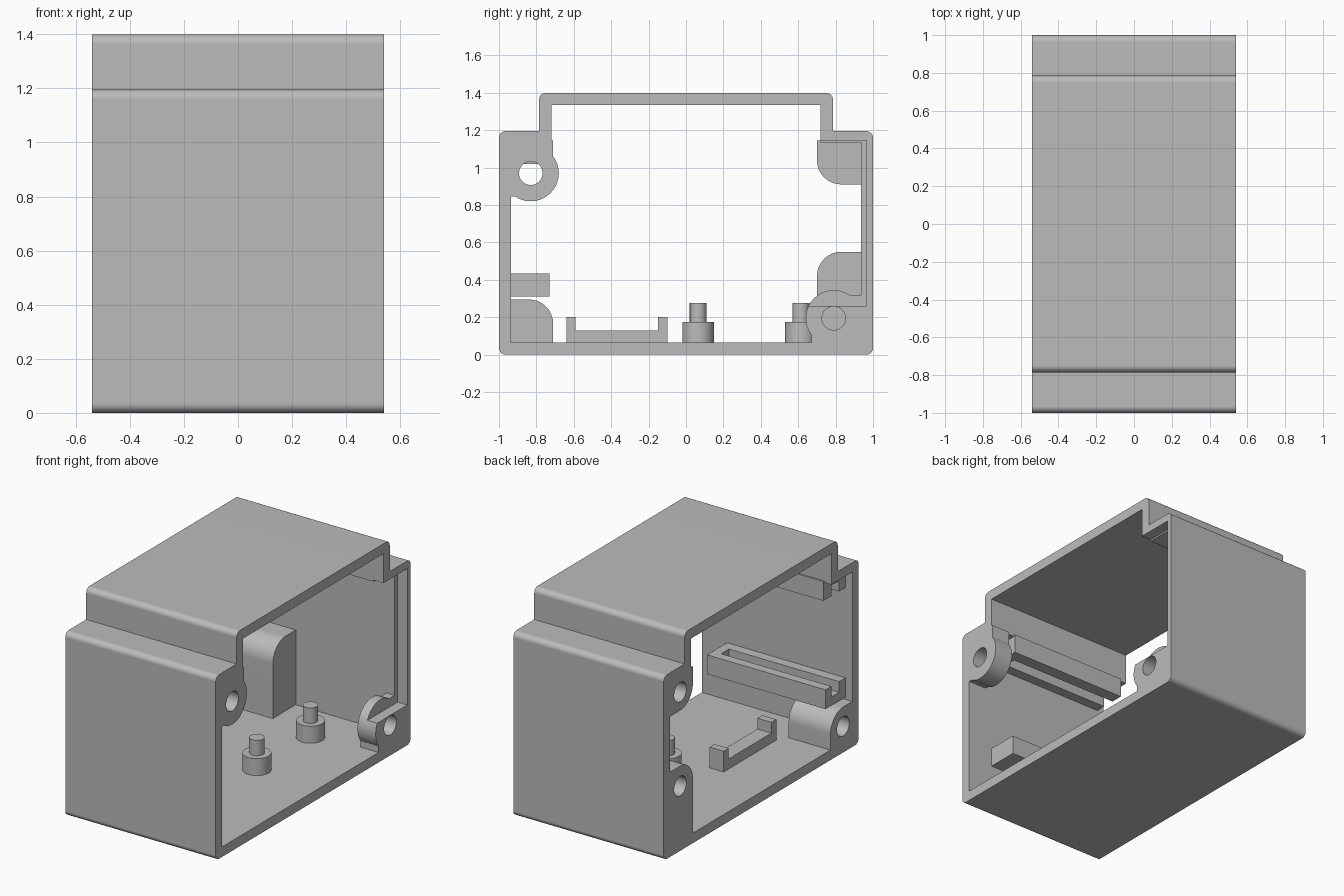
import bpy, bmesh, math
from mathutils import Vector

cube = bpy.data.objects.get("Cube")
if cube:
    bpy.data.objects.remove(cube, do_unlink=True)

grey = bpy.data.materials.new("light_grey")
grey.use_nodes = True
colour = (0.5, 0.5, 0.5, 1)
grey.diffuse_color = colour
grey.node_tree.nodes["Principled BSDF"].inputs["Base Color"].default_value = colour

HALF = 0.54      # half the length of the sleeve
WALL = 0.935     # inner face of the front and back walls
FLOOR = 0.065    # top of the floor


def rounded(points):
    """Turn (y, z, radius) corners into a rounded outline."""
    out = []
    for i, (y, z, r) in enumerate(points):
        p = Vector((y, z))
        if not r:
            out.append(p)
            continue
        a = (Vector(points[i - 1][:2]) - p).normalized()
        b = (Vector(points[(i + 1) % len(points)][:2]) - p).normalized()
        centre = p + (a + b) * r
        for k in range(9):
            t = math.pi / 2 * k / 8
            out.append(centre - b * r * math.cos(t) - a * r * math.sin(t))
    return out


def circle(y, z, r, n=40):
    return [Vector((y + r * math.cos(2 * math.pi * k / n),
                    z + r * math.sin(2 * math.pi * k / n))) for k in range(n)]


def rect(y0, y1, z0, z1):
    return [Vector(p) for p in ((y0, z0), (y1, z0), (y1, z1), (y0, z1))]


def prism(name, outline, x0, x1):
    """Extrude a (y, z) outline along x."""
    bm = bmesh.new()
    face = bm.faces.new([bm.verts.new((x0, p[0], p[1])) for p in outline])
    grown = bmesh.ops.extrude_face_region(bm, geom=[face])
    verts = [v for v in grown["geom"] if isinstance(v, bmesh.types.BMVert)]
    bmesh.ops.translate(bm, verts=verts, vec=(x1 - x0, 0, 0))
    bmesh.ops.recalc_face_normals(bm, faces=bm.faces)
    mesh = bpy.data.meshes.new(name)
    bm.to_mesh(mesh)
    bm.free()
    obj = bpy.data.objects.new(name, mesh)
    bpy.context.collection.objects.link(obj)
    mesh.materials.append(grey)
    return obj


def combine(obj, others, operation):
    """Apply booleans and remove the helper solids."""
    for other in others:
        other.hide_render = True
        mod = obj.modifiers.new("boolean", 'BOOLEAN')
        mod.operation, mod.solver, mod.object = operation, 'EXACT', other
        bpy.context.view_layer.objects.active = obj
        bpy.ops.object.modifier_apply(modifier=mod.name)
        bpy.data.objects.remove(other, do_unlink=True)


def smooth(obj):
    bpy.ops.object.select_all(action='DESELECT')
    obj.select_set(True)
    bpy.context.view_layer.objects.active = obj
    bpy.ops.object.shade_smooth_by_angle(angle=math.radians(30))
    mod = obj.modifiers.new("flat_normals", 'WEIGHTED_NORMAL')
    mod.keep_sharp = True


# Stepped open sleeve with a shallow rebate in the back wall
R = 0.035
outer = [(-1, 0, R), (1, 0, R), (1, 1.195, R), (0.785, 1.195, 0),
         (0.785, 1.4, R), (-0.785, 1.4, R), (-0.785, 1.195, 0), (-1, 1.195, R)]
inner = [(-WALL, FLOOR), (WALL, FLOOR), (WALL, 1.135), (0.72, 1.135),
         (0.72, 1.335), (-0.72, 1.335), (-0.72, 1.135), (-WALL, 1.135)]
shell = prism("shell", rounded(outer), -HALF, HALF)
combine(shell, [prism("cavity", inner, -1, 1),
                prism("rebate", rect(0.72, 0.965, 0.26, 1.145), 0.47, 1)], 'DIFFERENCE')
smooth(shell)

# Round screw bosses at the right-hand opening
upper = prism("upper_front_boss", circle(-0.83, 0.97, 0.15), 0.41, HALF)
combine(upper, [prism("web", rect(-0.945, -0.71, 0.97, 1.145), 0.41, HALF),
                prism("foot", rect(-0.945, -0.83, 0.845, 1), 0.41, HALF)], 'UNION')
combine(upper, [prism("hole", circle(-0.83, 0.97, 0.063), 0, 1)], 'DIFFERENCE')
smooth(upper)

lower = prism("lower_back_boss", circle(0.79, 0.195, 0.15), 0.41, HALF)
combine(lower, [prism("web", rect(0.67, 0.945, 0.055, 0.195), 0.41, HALF),
                prism("foot", rect(0.79, 0.945, 0.1, 0.315), 0.41, HALF)], 'UNION')
combine(lower, [prism("hole", circle(0.79, 0.195, 0.063), 0, 1),
                prism("notch", rect(0.5, 1.1, 0.26, 0.5), 0.47, 1)], 'DIFFERENCE')
smooth(lower)

# Deep blind bosses with one rounded corner at the left-hand opening
r = 0.13
blind = {
    "upper_back_post": ([(0.7, 0.91, r), (0.945, 0.91, 0), (0.945, 1.145, 0), (0.7, 1.145, 0)],
                        0.83, 1.03),
    "lower_back_post": ([(0.7, 0.055, 0), (0.945, 0.055, 0), (0.945, 0.55, 0), (0.7, 0.55, r)],
                        0.83, 0.42),
    "lower_front_post": ([(-0.945, 0.055, 0), (-0.71, 0.055, 0), (-0.71, 0.295, r),
                          (-0.945, 0.295, 0)], -0.84, 0.17),
}
for name, (corners, y, z) in blind.items():
    post = prism(name, rounded(corners), -HALF, -0.24)
    combine(post, [prism("hole", circle(y, z, 0.063), -1, -0.3)], 'DIFFERENCE')
    smooth(post)

# Pair of facing slotted rails on the front wall
for name, y1, z0, z1, s0, s1 in (("lower_rail", -0.73, 0.31, 0.435, 0.365, 0.5),
                                 ("upper_rail", -0.71, 1.02, 1.145, 0.9, 1.09)):
    rail = prism(name, rect(-0.945, y1, z0, z1), -0.49, 0.36)
    combine(rail, [prism("slot", rect(-0.87, -0.79, s0, s1), -1, 0.3)], 'DIFFERENCE')

# Low cradle on the floor with raised ends
cradle = [(-0.64, 0.06), (-0.1, 0.06), (-0.1, 0.2), (-0.15, 0.2),
          (-0.15, 0.13), (-0.59, 0.13), (-0.59, 0.2), (-0.64, 0.2)]
prism("cradle", cradle, -0.2, -0.1)

# Two stepped locating pegs
for place, y in (("middle", 0.065), ("back", 0.615)):
    for part, radius, z0, z1 in (("base", 0.085, 0.06, 0.175), ("pin", 0.045, 0.17, 0.275)):
        bpy.ops.mesh.primitive_cylinder_add(vertices=40, radius=radius, depth=z1 - z0,
                                            location=(0.09, y, (z0 + z1) / 2))
        peg = bpy.context.object
        peg.name = f"{place}_peg_{part}"
        peg.data.materials.append(grey)
        smooth(peg)
